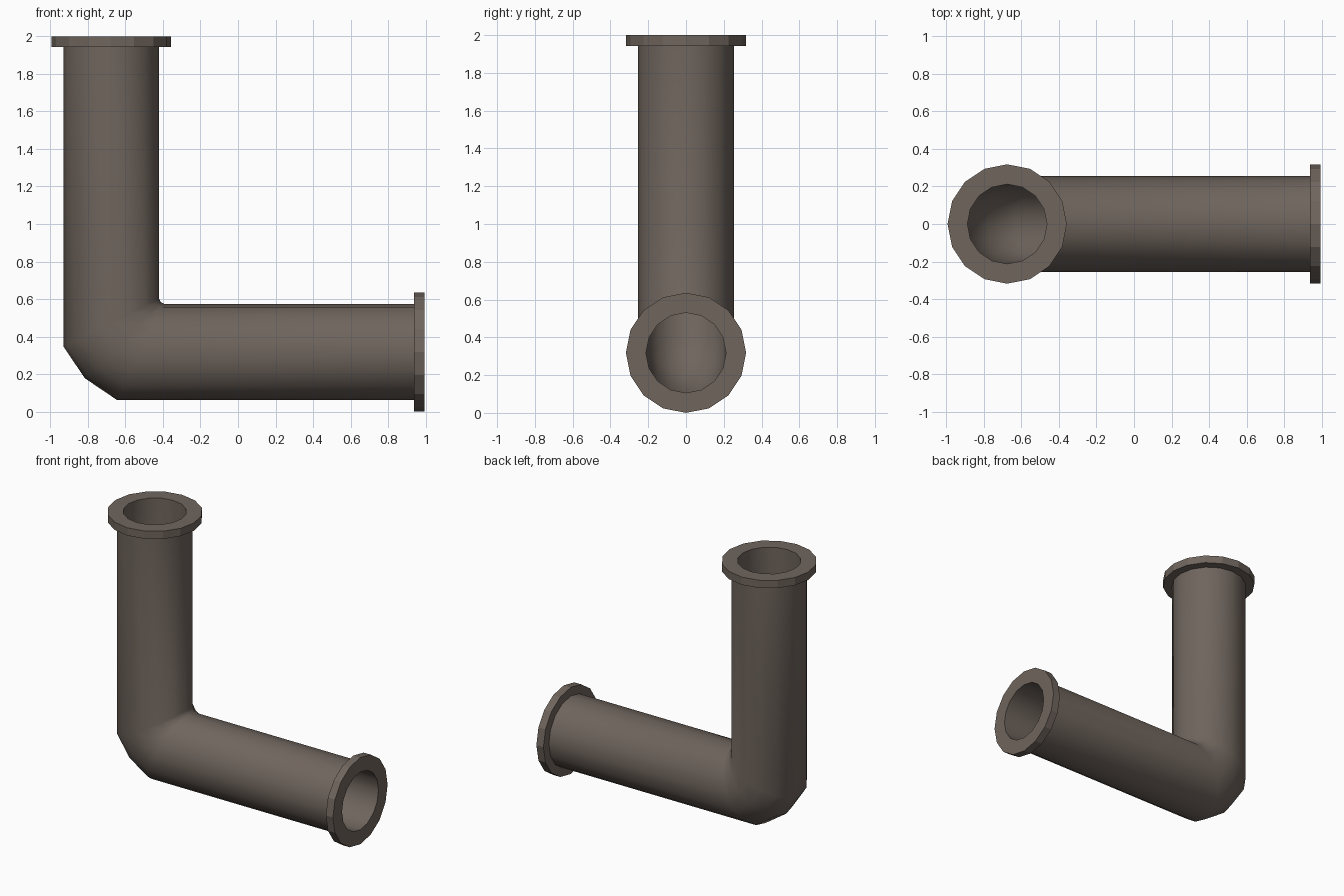
import bpy, bmesh, math

if "Cube" in bpy.data.objects:
    bpy.data.objects.remove(bpy.data.objects["Cube"])

SIDES = 16
CX, CZ = -0.676, 0.318              # where the two pipe axes meet
R_FLANGE, R_PIPE, R_BORE = 0.318, 0.255, 0.212
T = 0.057                           # flange thickness
TOP, SIDE = 2.0 - CZ, 1.67          # arm lengths from the corner


def ring(r, height, swap=False):
    """Ring of points; height(u) is the distance along the arm."""
    pts = []
    for i in range(SIDES):
        a = 2 * math.pi * i / SIDES
        u, v = r * math.cos(a), r * math.sin(a)
        d = height(u)
        x, z = (d, u) if swap else (u, d)
        pts.append((CX + x, v, CZ + z))
    return pts


def middle(r):
    """Diagonal ring in the centre of the bend."""
    pts = []
    for i in range(SIDES):
        a = 2 * math.pi * i / SIDES
        s = 0.0625 + 0.795 * r * math.cos(a)
        pts.append((CX + s, r * math.sin(a), CZ + s))
    return pts


def flat(d):
    return lambda u: d


def tilted(u):
    return 0.157 + 0.5 * u


def bend(r):
    return [ring(r, tilted), middle(r), ring(r, tilted, True)]


# Closed chain of rings: outside from top to side, then back along the bore
rings = [ring(R_FLANGE, flat(TOP)), ring(R_FLANGE, flat(TOP - T)),
         ring(R_PIPE, flat(TOP - T))]
rings += bend(R_PIPE)
rings += [ring(R_PIPE, flat(SIDE - T), True), ring(R_FLANGE, flat(SIDE - T), True),
          ring(R_FLANGE, flat(SIDE), True), ring(R_BORE, flat(SIDE), True)]
rings += bend(R_BORE)[::-1]
rings += [ring(R_BORE, flat(TOP))]

bm = bmesh.new()
loops = [[bm.verts.new(p) for p in pts] for pts in rings]
n = len(loops)
for k in range(n):
    a, b = loops[k], loops[(k + 1) % n]
    for i in range(SIDES):
        j = (i + 1) % SIDES
        bm.faces.new((a[i], a[j], b[j], b[i]))
bmesh.ops.recalc_face_normals(bm, faces=bm.faces)
mesh = bpy.data.meshes.new("elbow_pipe")
bm.to_mesh(mesh)
bm.free()
pipe = bpy.data.objects.new("elbow_pipe", mesh)
bpy.context.collection.objects.link(pipe)

# Smooth tube, faceted flange rims
bpy.context.view_layer.objects.active = pipe
pipe.select_set(True)
bpy.ops.object.shade_smooth_by_angle(angle=math.radians(40))
for f in mesh.polygons:
    if f.index // SIDES in (0, 7):
        f.use_smooth = False

# Warm grey-brown paint
mat = bpy.data.materials.new("pipe_brown")
mat.diffuse_color = (0.16, 0.13, 0.11, 1)
mat.use_nodes = True
mat.node_tree.nodes["Principled BSDF"].inputs["Base Color"].default_value = mat.diffuse_color
mesh.materials.append(mat)
